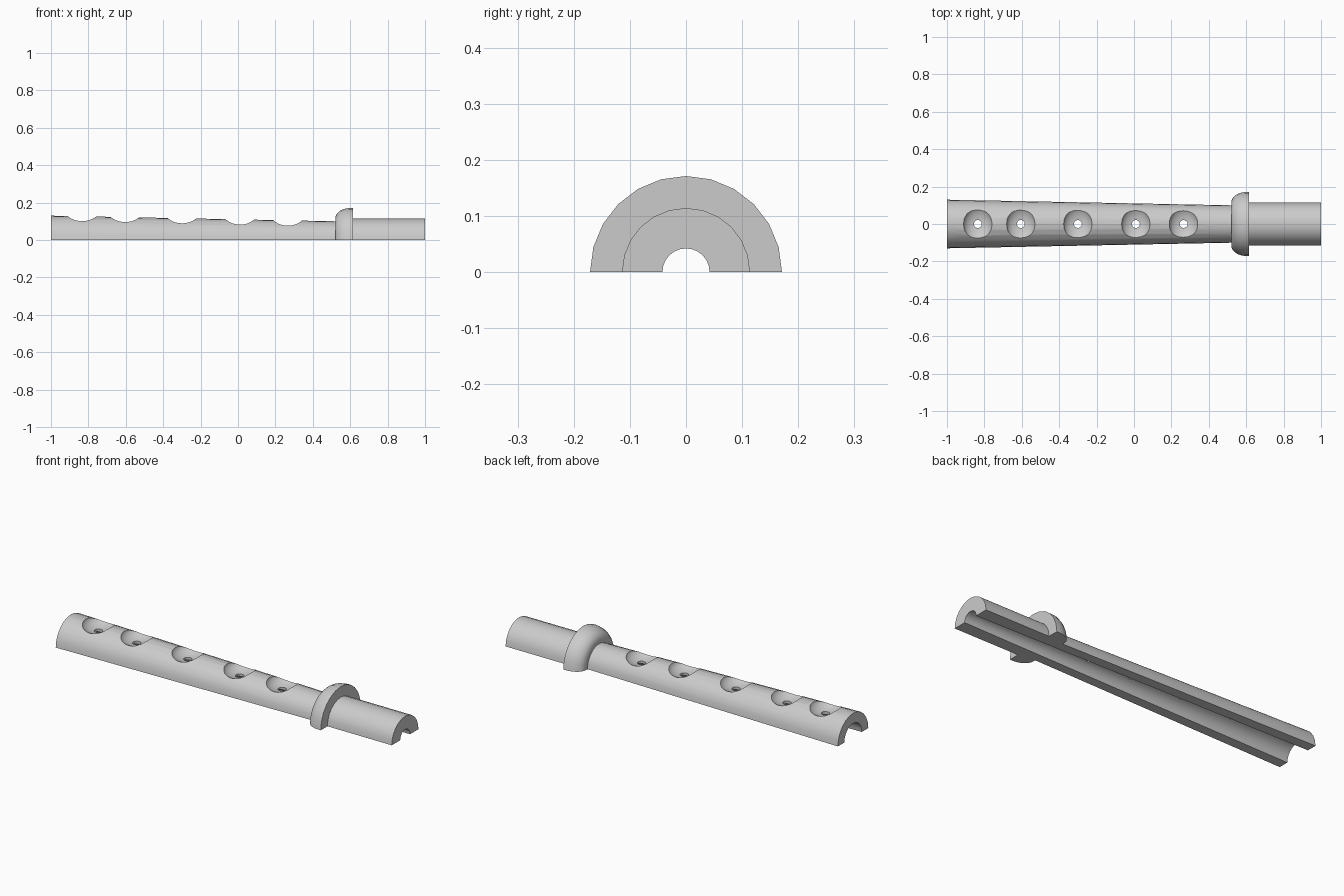
import bpy
import bmesh
from math import cos, sin, pi, radians
from mathutils import Matrix

cube = bpy.data.objects.get("Cube")
if cube:
    bpy.data.objects.remove(cube, do_unlink=True)

grey = bpy.data.materials.new("plain grey")
grey.use_nodes = True
GREY = (0.6, 0.6, 0.6, 1)
grey.diffuse_color = GREY
grey.node_tree.nodes["Principled BSDF"].inputs["Base Color"].default_value = GREY

STEPS = 12                       # facets around the half turn
BODY_END, COLLAR_END = 0.52, 0.615


def add_object(name, bm):
    bmesh.ops.recalc_face_normals(bm, faces=bm.faces)
    mesh = bpy.data.meshes.new(name)
    bm.to_mesh(mesh)
    bm.free()
    mesh.materials.append(grey)
    obj = bpy.data.objects.new(name, mesh)
    bpy.context.collection.objects.link(obj)
    return obj


def half_turned(name, profile):
    """Turn a closed (x, radius) profile half way round the x axis."""
    bm = bmesh.new()
    rings = []
    for i in range(STEPS + 1):
        a = pi * i / STEPS
        rings.append([bm.verts.new((x, r * cos(a), r * sin(a))) for x, r in profile])
    n = len(profile)
    for a, b in zip(rings, rings[1:]):
        for k in range(n):
            m = (k + 1) % n
            bm.faces.new((a[k], a[m], b[m], b[k]))
    bm.faces.new(rings[0])
    bm.faces.new(rings[-1])
    return add_object(name, bm)


# Half pipe: tapered body, domed collar, straight tail and conical bore
dome = [(0.60 - 0.08 * cos(t * pi / 12), 0.115 + 0.056 * sin(t * pi / 12))
        for t in range(7)]
profile = [(-1, 0.075), (-1, 0.13), (BODY_END, 0.10)]
profile += dome
profile += [(COLLAR_END, 0.171), (COLLAR_END, 0.114), (1, 0.114), (1, 0.042)]
pipe = half_turned("half_pipe", profile)


# Finger hollows with a small round hole through each
cutters = []
for x in (-0.835, -0.605, -0.30, 0.01, 0.265):
    surface = 0.13 - 0.03 * (x + 1) / (BODY_END + 1)
    bm = bmesh.new()
    place = Matrix.Translation((x, 0, surface + 0.007))
    bmesh.ops.create_uvsphere(bm, u_segments=32, v_segments=16, radius=1,
                              matrix=place @ Matrix.Diagonal((0.077, 0.10, 0.05, 1)))
    cutters.append(add_object("finger_hollow_cutter", bm))
    bm = bmesh.new()
    bmesh.ops.create_cone(bm, cap_ends=True, segments=20, radius1=0.021,
                          radius2=0.021, depth=0.3,
                          matrix=Matrix.Translation((x, 0, 0.16)))
    cutters.append(add_object("finger_hole_cutter", bm))

for cutter in cutters:
    cutter.hide_render = True
    mod = pipe.modifiers.new("cut", 'BOOLEAN')
    mod.operation = 'DIFFERENCE'
    mod.solver = 'EXACT'
    mod.object = cutter

# Bake the cuts, then drop the cutters
bpy.context.view_layer.update()
graph = bpy.context.evaluated_depsgraph_get()
baked = bpy.data.meshes.new_from_object(pipe.evaluated_get(graph))
pipe.modifiers.clear()
pipe.data = baked
for cutter in cutters:
    bpy.data.objects.remove(cutter, do_unlink=True)

baked.materials.clear()
baked.materials.append(grey)
for poly in baked.polygons:
    poly.material_index = 0

bpy.ops.object.select_all(action='DESELECT')
pipe.select_set(True)
bpy.context.view_layer.objects.active = pipe
bpy.ops.object.shade_smooth_by_angle(angle=radians(30))
